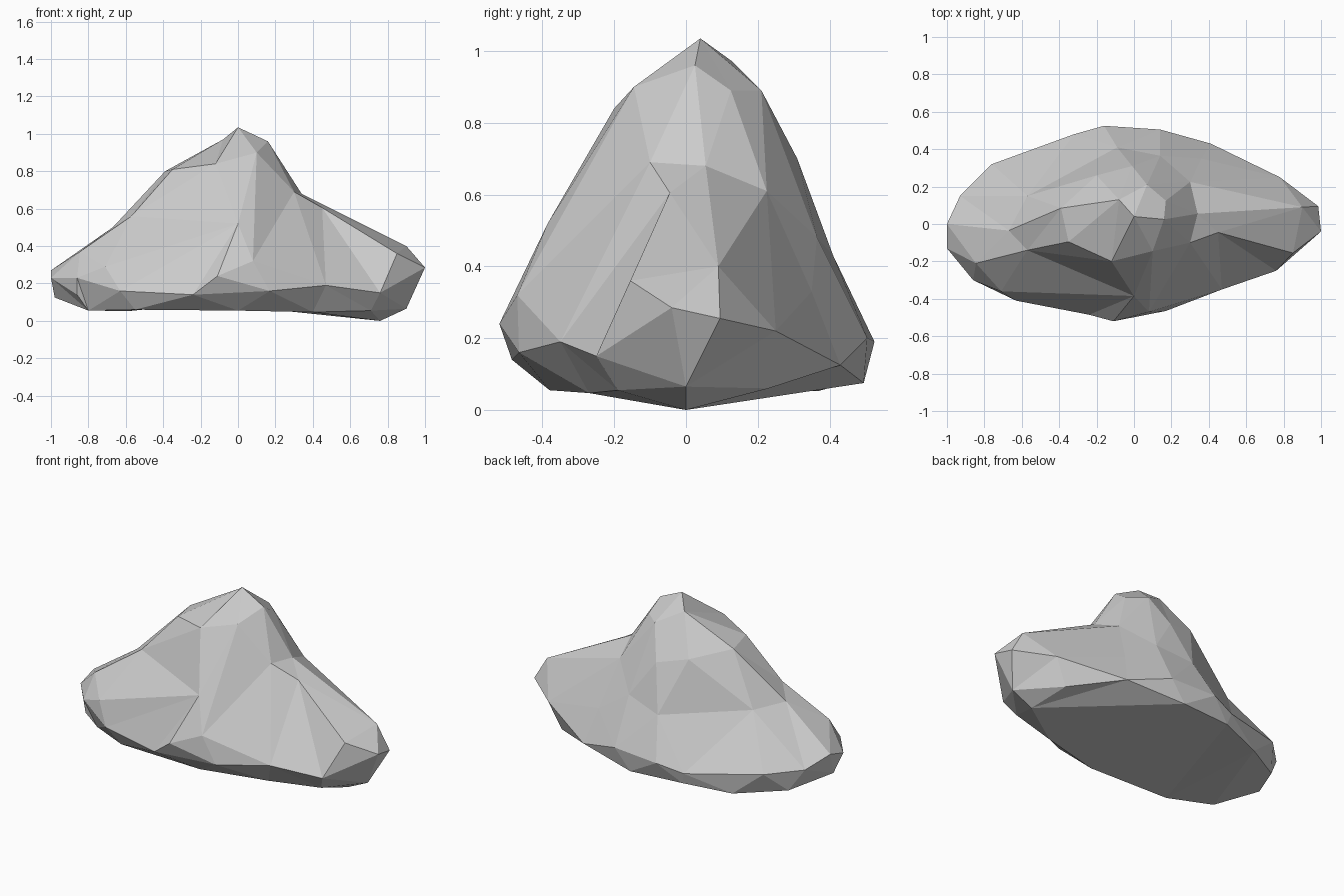
import bpy
import bmesh
from mathutils.geometry import delaunay_2d_cdt

default_cube = bpy.data.objects.get("Cube")
if default_cube:
    bpy.data.objects.remove(default_cube, do_unlink=True)

# Widest outline of the boulder, counter-clockwise seen from above
RIM = {
    "rim_left": (1, -.04, .285),
    "rim_left_rear": (.985, .095, .255),
    "rim_rear_bend": (.78, .25, .22),
    "rim_rear_low": (.41, .43, .125),
    "rim_back_left": (.14, .505, .2),
    "rim_back": (-.16, .525, .19),
    "rim_back_right": (-.32, .48, .15),
    "rim_right_rear": (-.76, .32, .2),
    "rim_right_bend": (-.93, .15, .21),
    "rim_right": (-1, 0, .27),
    "rim_right_front": (-1, -.13, .23),
    "rim_cheek": (-.86, -.3, .23),
    "rim_front_right": (-.63, -.41, .16),
    "rim_front_low": (-.24, -.485, .14),
    "rim_front": (-.11, -.52, .24),
    "rim_front_mid": (.17, -.465, .16),
    "rim_front_left": (.47, -.35, .19),
    "rim_left_front": (.76, -.25, .15),
}

# Corners of the upper surface
CROWN = {
    "peak": (0, .04, 1.035),
    "peak_left": (.16, .025, .96),
    "peak_front": (.1, -.145, .9),
    "peak_back": (-.08, .13, .97),
    "brow_front": (-.12, -.2, .84),
    "brow_right": (-.35, -.095, .81),
    "brow_corner": (-.39, .085, .8),
    "brow_back": (.07, .21, .89),
    "brow_left": (.17, .125, .89),
    "saddle_front": (.3, -.1, .69),
    "saddle": (.34, .055, .68),
    "saddle_back": (.3, .225, .61),
    "left_ridge": (.45, -.045, .605),
    "left_tip_front": (.85, -.155, .36),
    "left_tip_back": (.9, .09, .4),
    "right_ridge_front": (-.57, -.14, .56),
    "right_ridge_back": (-.67, -.035, .5),
    "right_tip": (-.845, -.21, .37),
    "right_cheek": (-.71, -.36, .29),
    "belly": (0, -.385, .52),
    "chin": (.08, -.47, .32),
    "back_high": (-.01, .31, .7),
    "back_upper": (-.2, .26, .75),
    "back_ridge": (-.57, .15, .49),
    "back_middle": (-.09, .41, .43),
    "back_shoulder": (.14, .365, .48),
    "back_left": (.36, .35, .33),
}

# Corners of the worn underside
BASE = {
    "foot": (.76, 0, 0),
    "foot_tip": (.9, 0, .065),
    "foot_rear": (.7, .23, .06),
    "foot_back": (.04, .495, .075),
    "foot_back_mid": (-.3, .465, .08),
    "foot_back_right": (-.58, .37, .053),
    "foot_right_rear": (-.85, .2, .08),
    "foot_right": (-.98, -.06, .125),
    "foot_cheek": (-.86, -.28, .14),
    "foot_corner": (-.8, -.25, .055),
    "foot_front_right": (-.55, -.37, .06),
    "foot_front": (0, -.38, .055),
    "foot_front_left": (.4, -.27, .047),
    "foot_left": (.71, -.19, .055),
}

# Chains of corners that must stay joined by edges
CROWN_RIDGES = [
    "saddle_back brow_left peak_left peak peak_front saddle_front saddle",
    "saddle_front left_ridge left_tip_front",
    "saddle left_tip_back saddle_back back_left",
    "left_ridge rim_front_left chin saddle_front",
    "peak_front chin belly brow_front",
    "brow_front brow_right brow_corner right_ridge_back",
    "brow_right right_ridge_front right_tip",
    "right_ridge_front belly right_cheek rim_cheek",
    "right_ridge_back back_ridge back_middle back_high brow_back",
    "brow_back saddle_back back_shoulder brow_back",
]
BASE_RIDGES = [
    "foot_tip foot_rear rim_rear_low foot_back foot_back_mid",
    "foot_back_mid foot_back_right foot_right_rear foot_right foot_corner",
    "foot_corner foot_front_right foot_front foot_front_left foot_left",
    "foot_left foot_tip",
    "foot_left foot foot_back",
    "rim_front_low rim_front_mid",
]


def add_skin(bm, rim_verts, inner, ridges, upward):
    """Span the rim with triangles through the inner points and ridges."""
    verts = rim_verts + [bm.verts.new(point) for point in inner.values()]
    names = list(RIM) + list(inner)
    edges = []
    for ridge in ridges:
        chain = [names.index(name) for name in ridge.split()]
        edges += zip(chain, chain[1:])
    flat = [v.co.to_2d() for v in verts]
    outline = list(range(len(rim_verts)))
    result = delaunay_2d_cdt(flat, edges, [outline], 1, 1e-5)
    triangles, sources = result[2], result[3]
    for triangle in triangles:
        face = bm.faces.new([verts[sources[i][0]] for i in triangle])
        face.normal_update()
        if (face.normal.z > 0) != upward:
            face.normal_flip()


def make_material(name, colour):
    material = bpy.data.materials.new(name)
    material.use_nodes = True
    material.diffuse_color = colour
    shader = material.node_tree.nodes["Principled BSDF"]
    shader.inputs["Base Color"].default_value = colour
    shader.inputs["Roughness"].default_value = 0.9
    return material


# Boulder: a craggy upper skin and a flat underside sharing one rim
bm = bmesh.new()
rim = [bm.verts.new(point) for point in RIM.values()]
add_skin(bm, rim, CROWN, CROWN_RIDGES, upward=True)
add_skin(bm, rim, BASE, BASE_RIDGES, upward=False)

mesh = bpy.data.meshes.new("boulder")
bm.to_mesh(mesh)
bm.free()
mesh.materials.append(make_material("stone grey", (0.6, 0.6, 0.6, 1)))
boulder = bpy.data.objects.new("boulder", mesh)
bpy.context.collection.objects.link(boulder)
